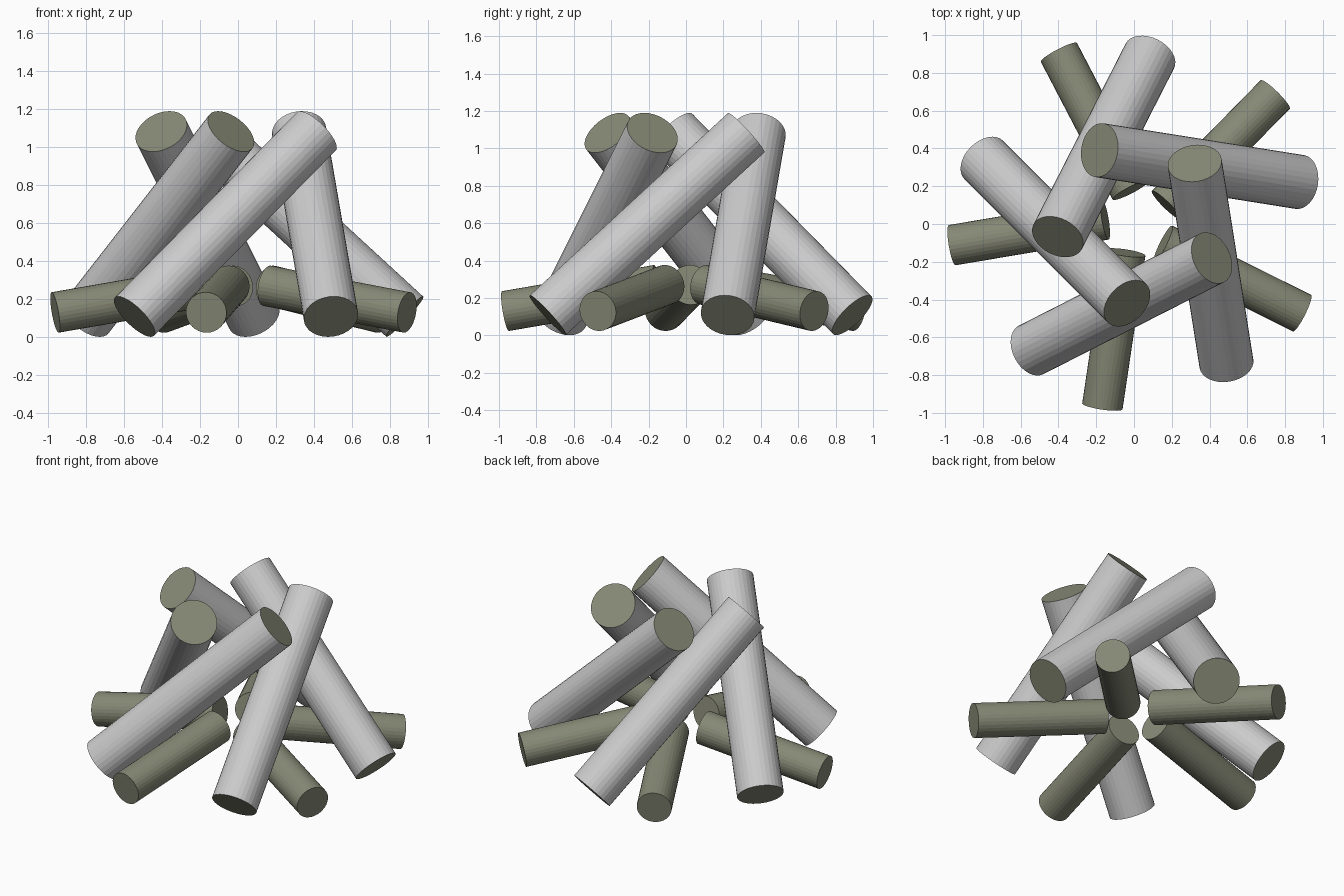
import bpy, bmesh
from math import cos, sin, radians
from mathutils import Vector

if "Cube" in bpy.data.objects:
    bpy.data.objects.remove(bpy.data.objects["Cube"])

CENTRE = Vector((0.022, 0.009, 0))

wood = bpy.data.materials.new("cut_wood")
wood.diffuse_color = (0.24, 0.25, 0.18, 1)
wood.use_nodes = True
wood.node_tree.nodes["Principled BSDF"].inputs["Base Color"].default_value = wood.diffuse_color
bark = bpy.data.materials.new("bark")
bark.diffuse_color = (0.8, 0.8, 0.8, 1)
bark.use_nodes = True
bark.node_tree.nodes["Principled BSDF"].inputs["Base Color"].default_value = bark.diffuse_color


def polar(radius, angle, z):
    a = radians(angle)
    return CENTRE + Vector((radius * cos(a), radius * sin(a), z))


def log(name, start, end, radius, side_material, sides=32):
    """Cylinder between two points, with cut-wood end caps."""
    axis = end - start
    bm = bmesh.new()
    bmesh.ops.create_cone(bm, cap_ends=True, segments=sides, radius1=radius,
                          radius2=radius, depth=axis.length)
    for f in bm.faces:
        f.material_index = 1 if len(f.verts) > 4 else 0
    mesh = bpy.data.meshes.new(name)
    bm.to_mesh(mesh)
    bm.free()
    mesh.materials.append(side_material)
    mesh.materials.append(wood)
    obj = bpy.data.objects.new(name, mesh)
    obj.location = (start + end) / 2
    obj.rotation_euler = axis.to_track_quat('Z', 'Y').to_euler()
    bpy.context.collection.objects.link(obj)


for i in range(5):
    turn = 72 * i
    # long log leaning inwards, crossing its neighbour
    log(f"leaning_log_{i + 1}", polar(0.882, 14 + turn, 0.108),
        polar(0.433, 118.2 + turn, 1.083), 0.144, bark)
    # short log lying around the fire centre
    log(f"ground_log_{i + 1}", polar(0.992, 187 + turn, 0.13),
        polar(0.175, 175 + turn, 0.27), 0.108, wood)
